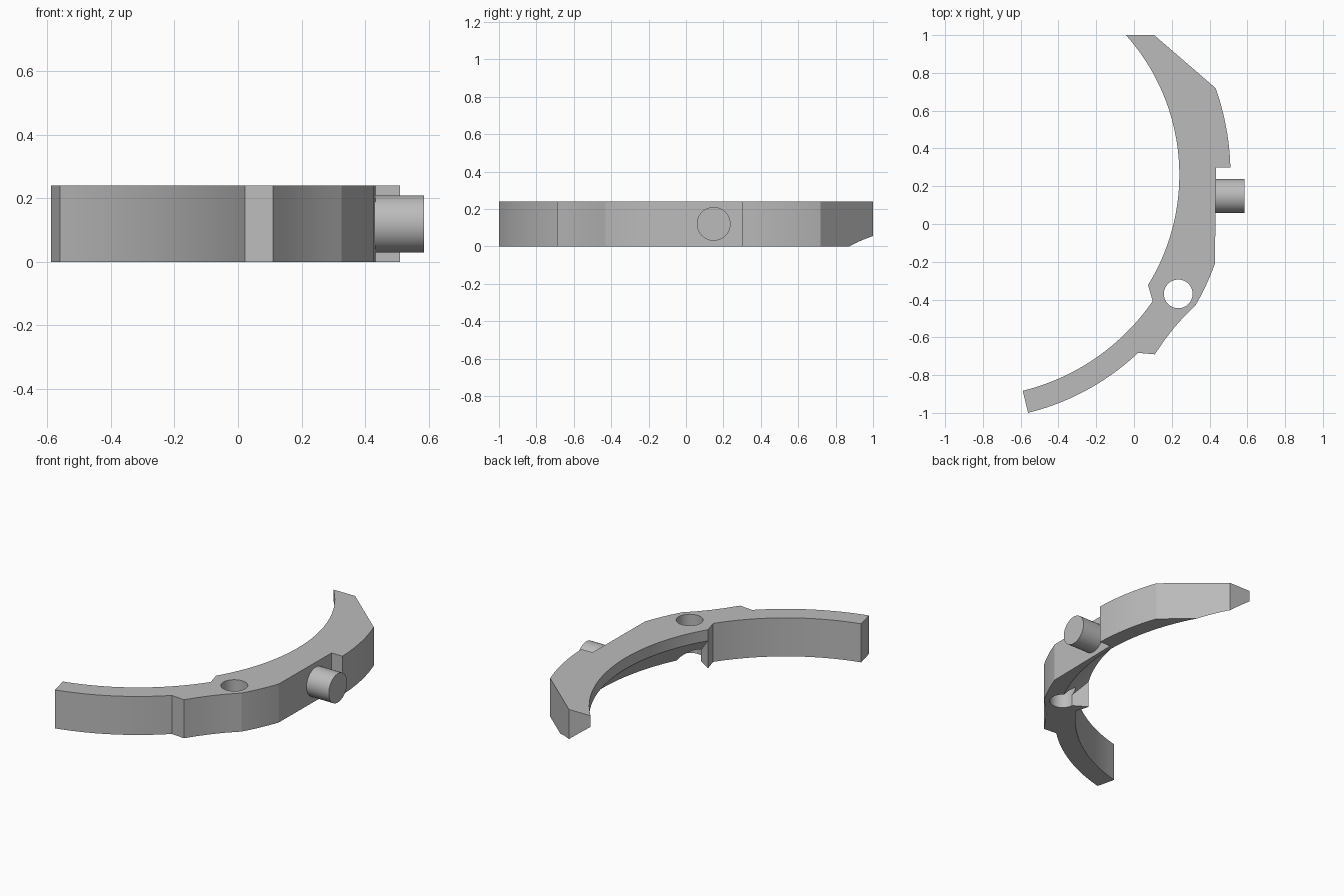
import bpy, bmesh
from math import sin, cos, pi, radians
from mathutils import Matrix, Vector

if "Cube" in bpy.data.objects:
    bpy.data.objects.remove(bpy.data.objects["Cube"])

HEIGHT = 0.24
CENTRE = Vector((-0.87, 0.26))   # shared centre of all the arcs

grey = bpy.data.materials.new("plain grey")
grey.use_nodes = True
grey.diffuse_color = (0.5, 0.5, 0.5, 1)
grey.node_tree.nodes["Principled BSDF"].inputs["Base Color"].default_value = (0.5, 0.5, 0.5, 1)


def arc(radius, start, end, steps):
    angles = [start + (end - start) * i / steps for i in range(steps + 1)]
    return [(CENTRE.x + radius * cos(a), CENTRE.y + radius * sin(a)) for a in angles]


def finish(name, bm):
    bmesh.ops.recalc_face_normals(bm, faces=bm.faces)
    mesh = bpy.data.meshes.new(name)
    bm.to_mesh(mesh)
    bm.free()
    mesh.materials.append(grey)
    obj = bpy.data.objects.new(name, mesh)
    bpy.context.collection.objects.link(obj)
    return obj


def cylinder(name, radius, depth, matrix):
    bm = bmesh.new()
    bmesh.ops.create_cone(bm, cap_ends=True, segments=64, radius1=radius,
                          radius2=radius, depth=depth, matrix=matrix)
    return finish(name, bm)


def select(obj):
    bpy.ops.object.select_all(action='DESELECT')
    obj.select_set(True)
    bpy.context.view_layer.objects.active = obj


def cut(obj, cutter):
    mod = obj.modifiers.new("cut", 'BOOLEAN')
    mod.operation, mod.solver, mod.object = 'DIFFERENCE', 'EXACT', cutter
    select(obj)
    bpy.ops.object.modifier_apply(modifier=mod.name)
    bpy.data.objects.remove(cutter)


# Curved body: plan outline extruded upwards
outline = arc(1.11, 0.7297, -0.553, 40)            # inner edge of the wide arm
outline += arc(1.177, -0.604, -1.33, 24)           # inner edge of the thin arm
outline += arc(1.297, -1.33, -0.813, 20)           # outer edge of the thin arm
outline += [(0.11, -0.69), (0.16, -0.617), (0.21, -0.552), (0.265, -0.49)]
outline += arc(1.381, -0.5236, -0.348, 6)          # bulge around the hole
outline += [(0.435, 0.30)]                         # flat seat and notch
outline += arc(1.381, 0.029, 0.339, 12)            # outer edge of the wide arm
outline += [(0.107, 1.0)]
bm = bmesh.new()
face = bm.faces.new([bm.verts.new((x, y, 0)) for x, y in outline])
grown = bmesh.ops.extrude_face_region(bm, geom=[face])
bmesh.ops.translate(bm, vec=(0, 0, HEIGHT),
                    verts=[v for v in grown["geom"] if isinstance(v, bmesh.types.BMVert)])
body = finish("curved_body", bm)

# Sloped relief under the inner edge of the wide arm: a swept triangle
bm = bmesh.new()
section = [(1.0, -0.1), (1.38, -0.1), (1.0, 0.281)]
rings = []
steps = 48
for i in range(steps + 1):
    a = -0.553 + (0.95 + 0.553) * i / steps
    rings.append([bm.verts.new((CENTRE.x + r * cos(a), CENTRE.y + r * sin(a), z))
                  for r, z in section])
for p, q in zip(rings, rings[1:]):
    for i in range(3):
        j = (i + 1) % 3
        bm.faces.new((p[i], p[j], q[j], q[i]))
bm.faces.new(rings[0])
bm.faces.new(rings[-1])
cut(body, finish("relief_cutter", bm))

# Pivot hole
cut(body, cylinder("hole_cutter", 0.076, 1, Matrix.Translation((0.234, -0.37, 0.12))))

# Side pin
pin = cylinder("side_pin", 0.09, 0.165,
               Matrix.Translation((0.5025, 0.148, 0.12)) @ Matrix.Rotation(pi / 2, 4, 'Y'))

for obj in (body, pin):
    select(obj)
    bpy.ops.object.shade_smooth_by_angle(angle=radians(10))
